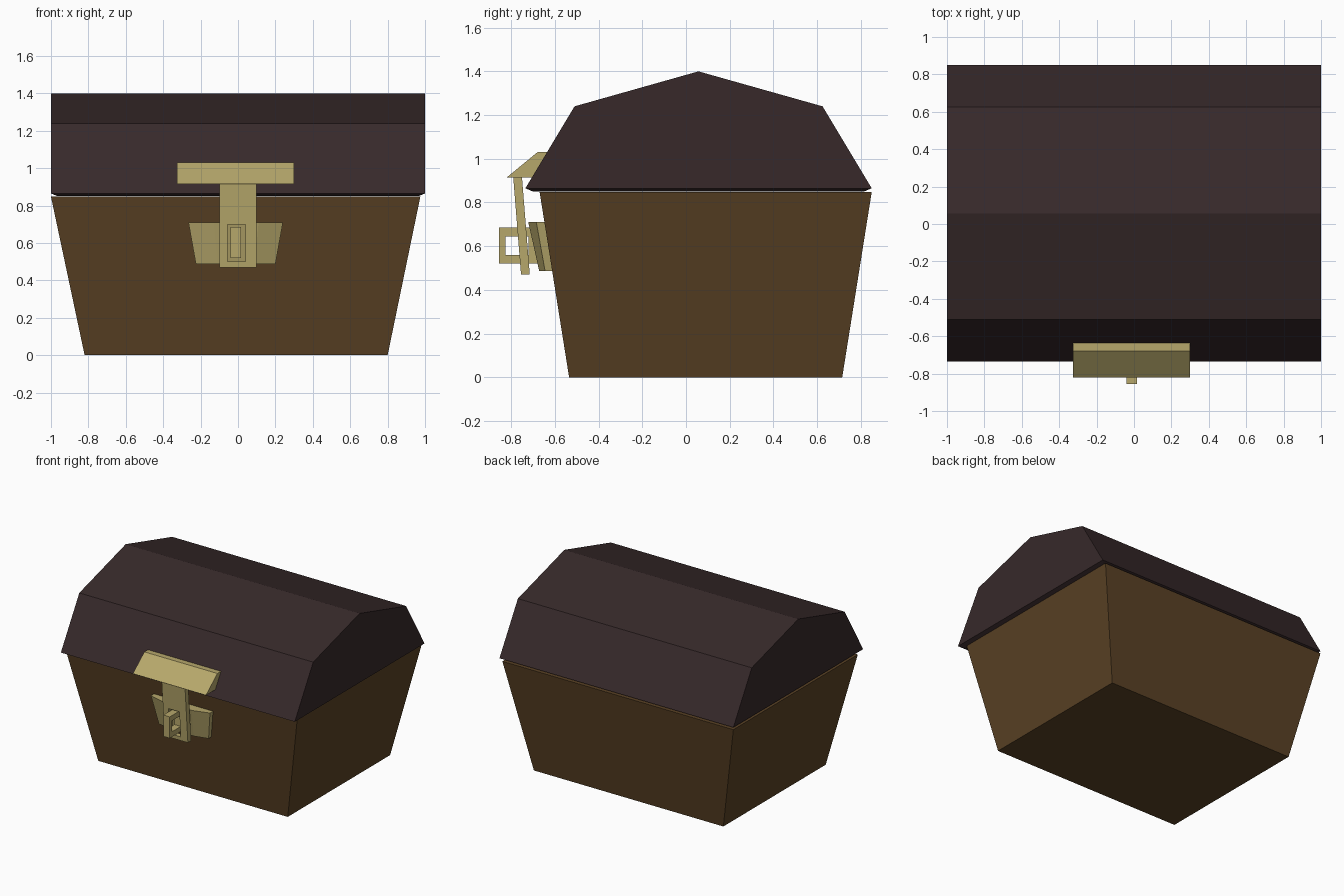
import bpy, bmesh

if "Cube" in bpy.data.objects:
    bpy.data.objects.remove(bpy.data.objects["Cube"])


def material(name, color):
    m = bpy.data.materials.new(name)
    m.diffuse_color = (*color, 1)
    m.use_nodes = True
    m.node_tree.nodes["Principled BSDF"].inputs["Base Color"].default_value = m.diffuse_color
    return m


WOOD = material("brown wood", (0.102, 0.054, 0.018))
DARK = material("dark lid wood", (0.038, 0.022, 0.023))
BRASS = material("dull brass", (0.47, 0.39, 0.148))


def finish(name, bm, mat):
    bmesh.ops.recalc_face_normals(bm, faces=bm.faces)
    me = bpy.data.meshes.new(name)
    bm.to_mesh(me)
    bm.free()
    me.materials.append(mat)
    ob = bpy.data.objects.new(name, me)
    bpy.context.collection.objects.link(ob)
    return ob


def loft(a, b):
    """Closed solid between two rings with the same point count."""
    bm = bmesh.new()
    va, vb = [bm.verts.new(p) for p in a], [bm.verts.new(p) for p in b]
    n = len(a)
    bm.faces.new(va)
    bm.faces.new(vb)
    for i in range(n):
        j = (i + 1) % n
        bm.faces.new((va[i], va[j], vb[j], vb[i]))
    bmesh.ops.recalc_face_normals(bm, faces=bm.faces)
    return bm


def rect(x0, x1, y0, y1):
    return [(x0, y0), (x1, y0), (x1, y1), (x0, y1)]


def frame(outer, inner, place):
    """Rectangular frame with a hole; place(u, v, side) gives the 3D point."""
    bm = bmesh.new()
    o, i = [[[bm.verts.new(place(u, v, s)) for u, v in ring] for s in (0, 1)]
            for ring in (outer, inner)]
    for k in range(4):
        j = (k + 1) % 4
        for s in (0, 1):
            bm.faces.new((o[s][k], o[s][j], i[s][j], i[s][k]))
        for r in (o, i):
            bm.faces.new((r[0][k], r[0][j], r[1][j], r[1][k]))
    return bm


# tapered chest body
finish("chest_body", loft([(x, y, 0) for x, y in rect(-0.82, 0.80, -0.535, 0.715)],
                          [(x, y, 0.848) for x, y in rect(-1.0, 0.975, -0.67, 0.85)]), WOOD)

# faceted lid with a slightly sunken underside lip
profile = [(-0.735, 0.865), (-0.51, 1.24), (0.057, 1.40), (0.625, 1.24), (0.85, 0.865)]
bm = loft([(-1, y, z) for y, z in profile], [(1, y, z) for y, z in profile])
bottom = [f for f in bm.faces if f.normal.z < -0.9]
bmesh.ops.inset_individual(bm, faces=bottom, thickness=0.05, depth=0.015)
finish("lid", bm, DARK)

# wedge-shaped hinge plate on the lid front
wedge = [(-0.82, 0.915), (-0.68, 1.03), (-0.63, 1.03), (-0.70, 0.915)]
finish("hinge_plate", loft([(-0.325, y, z) for y, z in wedge],
                           [(0.30, y, z) for y, z in wedge]), BRASS)


# slotted hasp strap hanging from the hinge plate
def strap_point(x, z, side):
    return (x, -0.755 - 0.08 * (z - 0.47) + 0.04 * side, z)


finish("hasp_strap", frame(rect(-0.10, 0.10, 0.47, 0.93),
                           rect(-0.055, 0.04, 0.50, 0.70), strap_point), BRASS)

# staple loop poking through the strap slot
finish("staple_loop", frame(rect(-0.855, -0.66, 0.52, 0.685),
                            rect(-0.825, -0.72, 0.56, 0.645),
                            lambda y, z, s: (-0.04 + 0.055 * s, y, z)), BRASS)

# catch plate on the body, with angled ends and a sloped front
low = [(-0.225, -0.59), (-0.225, -0.645), (-0.11, -0.672),
       (0.09, -0.672), (0.20, -0.645), (0.20, -0.59)]
high = [(-0.265, -0.63), (-0.265, -0.685), (-0.13, -0.722),
        (0.11, -0.722), (0.24, -0.685), (0.24, -0.63)]
finish("catch_plate", loft([(x, y, 0.487) for x, y in low],
                           [(x, y, 0.71) for x, y in high]), BRASS)
